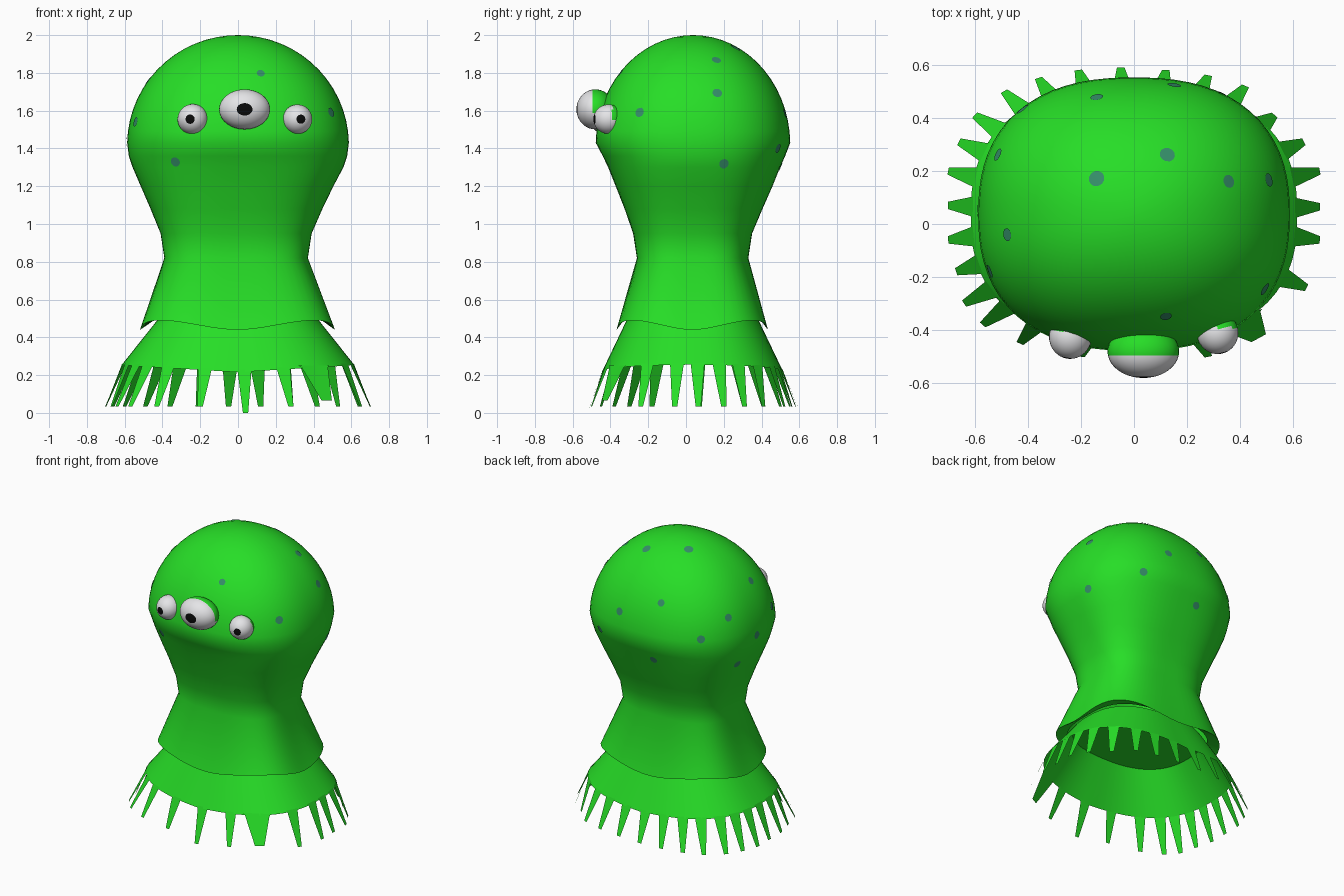
import bpy, bmesh, math
from mathutils import Vector, Matrix
from mathutils.bvhtree import BVHTree

if "Cube" in bpy.data.objects:
    bpy.data.objects.remove(bpy.data.objects["Cube"])


def material(name, rgb):
    m = bpy.data.materials.new(name)
    m.diffuse_color = (*rgb, 1)
    m.use_nodes = True
    m.node_tree.nodes["Principled BSDF"].inputs["Base Color"].default_value = m.diffuse_color
    return m


GREEN = material("slime green", (0.02, 0.73, 0.02))
WHITE = material("eye white", (0.78, 0.78, 0.8))
BLACK = material("pupil black", (0.003, 0.003, 0.003))
SPOT = material("teal spot", (0.035, 0.27, 0.14))


def make(name, bm, mats, angle=35):
    me = bpy.data.meshes.new(name)
    bm.to_mesh(me)
    bm.free()
    ob = bpy.data.objects.new(name, me)
    bpy.context.collection.objects.link(ob)
    for m in mats:
        me.materials.append(m)
    bpy.ops.object.select_all(action='DESELECT')
    ob.select_set(True)
    bpy.context.view_layer.objects.active = ob
    bpy.ops.object.shade_smooth_by_angle(angle=math.radians(angle))
    return ob


def rim(t, cx, hx, cy, hy, n, z):
    """Point at angle t on a rounded-square ring."""
    c, s = math.cos(t), math.sin(t)
    r = (abs(c) ** n + abs(s) ** n) ** (-1 / n)
    return Vector((cx + hx * r * c, cy + hy * r * s, z))


SEG = 72
ANG = [2 * math.pi * i / SEG for i in range(SEG)]


def bridge(bm, loops):
    for a, b in zip(loops, loops[1:]):
        for i in range(SEG):
            j = (i + 1) % SEG
            bm.faces.new((a[i], a[j], b[j], b[i]))


# Body: flared hem, narrow neck, domed head
rings = [(0.50, 0, 0.43, 0.033, 0.355, 3.0),
         (0.465, -0.003, 0.515, 0.033, 0.400, 3.0),
         (0.82, -0.01, 0.380, 0.035, 0.295, 3.0),
         (0.95, -0.01, 0.400, 0.035, 0.315, 2.9),
         (1.08, -0.008, 0.455, 0.04, 0.365, 2.7),
         (1.20, -0.005, 0.510, 0.043, 0.415, 2.6),
         (1.30, 0, 0.558, 0.043, 0.455, 2.5),
         (1.36, 0, 0.578, 0.042, 0.483, 2.4)]
for k in range(15):
    a = math.radians(6 * k + 1)
    rings.append((1.42 + 0.58 * math.sin(a), 0, 0.587 * math.cos(a),
                  0.037, 0.515 * math.cos(a), 2.4 - 0.02 * k))
bm = bmesh.new()
loops = []
for k, (z, cx, hx, cy, hy, n) in enumerate(rings):
    wave = 0.025 if k == 1 else 0
    loops.append([bm.verts.new(rim(t, cx, hx, cy, hy, n, z - wave * math.cos(4 * t)))
                  for t in ANG])
bridge(bm, loops)
top = bm.verts.new((0, 0.037, 2.0))
for i in range(SEG):
    bm.faces.new((loops[-1][i], loops[-1][(i + 1) % SEG], top))
bmesh.ops.recalc_face_normals(bm, faces=bm.faces)
tree = BVHTree.FromBMesh(bm)
make("body", bm, [GREEN])

# Skirt under the body, closed on top and open below
bm = bmesh.new()


def hem_z(t):
    return 0.215 + 0.04 * abs(math.cos(t))


def skirt_point(t, f):
    z = 0.5 + (hem_z(t) - 0.5) * f
    return rim(t, 0, 0.42 + 0.195 * f, 0.035, 0.345 + 0.135 * f, 2.5, z)


loops = [[bm.verts.new(skirt_point(t, f)) for t in ANG] for f in (0, 0.5, 1)]
bridge(bm, loops)
bm.faces.new(loops[0])
make("skirt", bm, [GREEN])

# Fringe spikes round the hem, by tip position
tips = [(0.70, 0.065), (0.70, 0.2), (0.64, 0.31), (0.53, 0.41), (0.42, 0.52),
        (0.28, 0.56), (0.12, 0.58), (-0.05, 0.59), (-0.21, 0.58), (-0.36, 0.55),
        (-0.49, 0.5), (-0.6, 0.41), (-0.66, 0.31), (-0.7, 0.2), (-0.7, 0.07),
        (-0.7, -0.06), (-0.67, -0.18), (-0.64, -0.3), (-0.57, -0.38), (-0.43, -0.45),
        (-0.2, -0.5), (0.04, -0.52), (0.28, -0.5), (0.47, -0.43), (0.65, -0.24),
        (0.70, -0.06)]
bm = bmesh.new()
for x, y in tips:
    t = math.atan2((y - 0.035) / 0.55, x / 0.705)
    mid = skirt_point(t, 1)
    side = (skirt_point(t + 0.02, 1) - skirt_point(t - 0.02, 1))
    side.z = 0
    side.normalize()
    wide = 2.2 if (x, y) == (0.47, -0.43) else 1
    tip = Vector((x, y, 0.0 if x == 0.04 else 0.035 + 0.03 * (wide > 1)))
    up = skirt_point(t, 0.96)
    bm.faces.new([bm.verts.new(p) for p in (
        up - side * 0.042 * wide, up + side * 0.042 * wide, mid + side * 0.036 * wide,
        tip + side * 0.014 * wide, tip - side * 0.014 * wide, mid - side * 0.036 * wide)])
make("fringe_spikes", bm, [GREEN])


# Eyes: ball with the pole at the pupil, green lid on the upper back
def eye(name, centre, radii, look, lid):
    bm = bmesh.new()
    bmesh.ops.create_uvsphere(bm, u_segments=32, v_segments=20, radius=1)
    d = Vector(look).normalized()
    for f in bm.faces:
        if f.calc_center_median().z > math.cos(math.radians(18)):
            f.material_index = 1
    bm.transform(Vector((0, 0, 1)).rotation_difference(d).to_matrix().to_4x4())
    for f in bm.faces:
        c = f.calc_center_median()
        if c.y > lid and c.z > -0.1:
            f.material_index = 2
    bm.transform(Matrix.Translation(centre) @ Matrix.Diagonal((*radii, 1)))
    make(name, bm, [WHITE, BLACK, GREEN])


eye("middle_eye", (0.035, -0.48, 1.607), (0.135, 0.1, 0.106), (0, -1, 0), -0.12)
eye("left_eye", (-0.24, -0.425, 1.555), (0.08, 0.083, 0.08), (-0.18, -1, 0), 0.3)
eye("right_eye", (0.315, -0.41, 1.555), (0.078, 0.08, 0.078), (0.25, -1, 0), 0.25)

# Spots: thin discs draped on the head, each cast along a view direction
bm = bmesh.new()


def spot(origin, direction, radius=0.026):
    hit, nor, _, _ = tree.ray_cast(Vector(origin), Vector(direction).normalized())
    if hit is None:
        return
    u = nor.orthogonal().normalized()
    v = nor.cross(u)
    ring = []
    for k in range(12):
        a = k * math.pi / 6
        p = hit + (u * math.cos(a) + v * math.sin(a)) * radius
        q, n2, _, _ = tree.find_nearest(p)
        ring.append(bm.verts.new(q + n2 * 0.004))
    mid = bm.verts.new(hit + nor * 0.004)
    for k in range(12):
        bm.faces.new((mid, ring[k], ring[(k + 1) % 12]))


for x, y, r in [(-0.14, 0.475, 0.024), (-0.14, 0.17, 0.03), (0.125, 0.26, 0.029),
                (0.355, 0.16, 0.025), (0.505, 0.165, 0.026), (-0.475, -0.04, 0.025),
                (-0.51, 0.26, 0.025), (0.12, -0.345, 0.022)]:
    spot((x, y, 4), (0, 0, -1), r)
for x, z in [(-0.33, 1.33), (-0.54, 1.54), (0.49, 1.59)]:
    spot((x, -4, z), (0, 1, 0))
spot((4, 0.2, 1.32), (-1, 0, 0))
right = Vector((-0.83, -0.57, 0))
view = Vector((-0.57 * 0.891, 0.83 * 0.891, 0.454))
up = view.cross(right)
for r, v in [(-0.416, 1.244), (0.10, 1.064), (-0.2, 0.942), (-0.54, 1.14),
             (0.45, 1.10), (0.327, 0.917)]:
    spot(right * r + up * v + view * 4, -view)
make("spots", bm, [SPOT])
